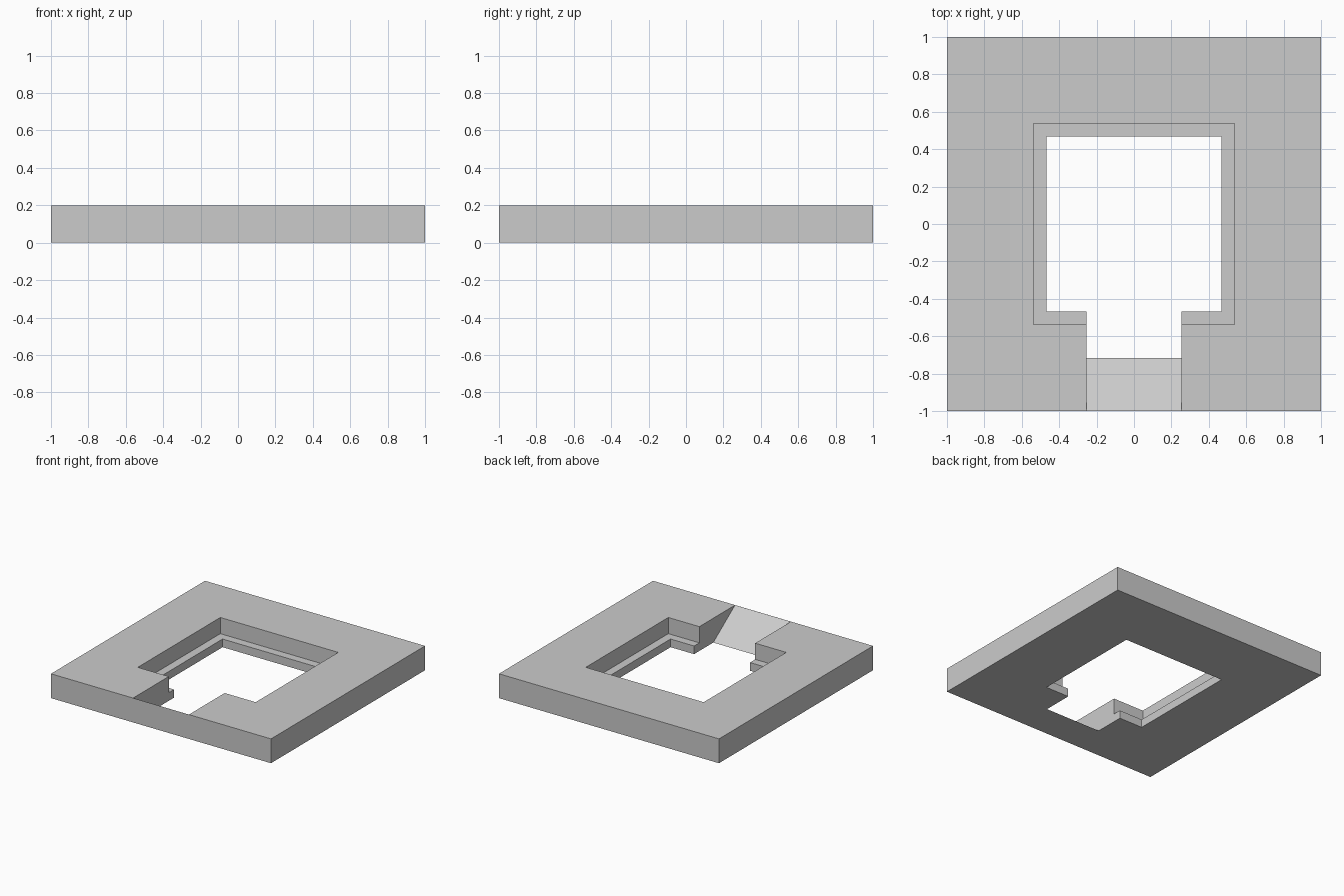
import bpy
import bmesh
from mathutils import Vector

if "Cube" in bpy.data.objects:
    bpy.data.objects.remove(bpy.data.objects["Cube"])

# Single stone grey material
grey = bpy.data.materials.new("light_grey")
grey.use_nodes = True
COLOR = (0.6, 0.6, 0.6, 1)
grey.diffuse_color = COLOR
grey.node_tree.nodes["Principled BSDF"].inputs["Base Color"].default_value = COLOR


def prism(name, outline, direction):
    """Extrude a planar outline along a direction into a closed solid."""
    bm = bmesh.new()
    face = bm.faces.new([bm.verts.new(p) for p in outline])
    grown = bmesh.ops.extrude_face_region(bm, geom=[face])["geom"]
    verts = [g for g in grown if isinstance(g, bmesh.types.BMVert)]
    bmesh.ops.translate(bm, verts=verts, vec=Vector(direction))
    bmesh.ops.recalc_face_normals(bm, faces=bm.faces)
    mesh = bpy.data.meshes.new(name)
    bm.to_mesh(mesh)
    bm.free()
    mesh.materials.append(grey)
    obj = bpy.data.objects.new(name, mesh)
    bpy.context.collection.objects.link(obj)
    return obj


def square(name, half, z0, z1):
    corners = [(-half, -half, z0), (half, -half, z0), (half, half, z0), (-half, half, z0)]
    return prism(name, corners, (0, 0, z1 - z0))


# Floor slab
slab = square("floor_slab", 1, 0, 0.2)

# Through opening, and the wider recess that leaves a ledge around it
opening = square("opening_cutter", 0.468, -0.1, 0.3)
recess = square("recess_cutter", 0.536, 0.067, 0.3)

# Entry channel: sloping ramp that falls from the front edge into the opening
HALF_W = 0.254
RUN = 0.2825
ramp_foot = -0.717
profile = [(ramp_foot - 1.5 * RUN, 0.3), (ramp_foot + 0.5 * RUN, -0.1), (-0.4, -0.1), (-0.4, 0.3)]
channel = prism("ramp_cutter", [(-HALF_W, y, z) for y, z in profile], (2 * HALF_W, 0, 0))

# Cut each shape out of the slab
bpy.context.view_layer.objects.active = slab
for cutter in (opening, recess, channel):
    cutter.hide_render = True
    cut = slab.modifiers.new(cutter.name, "BOOLEAN")
    cut.operation = "DIFFERENCE"
    cut.solver = "EXACT"
    cut.object = cutter
    bpy.ops.object.modifier_apply(modifier=cut.name)
    bpy.data.objects.remove(cutter)
